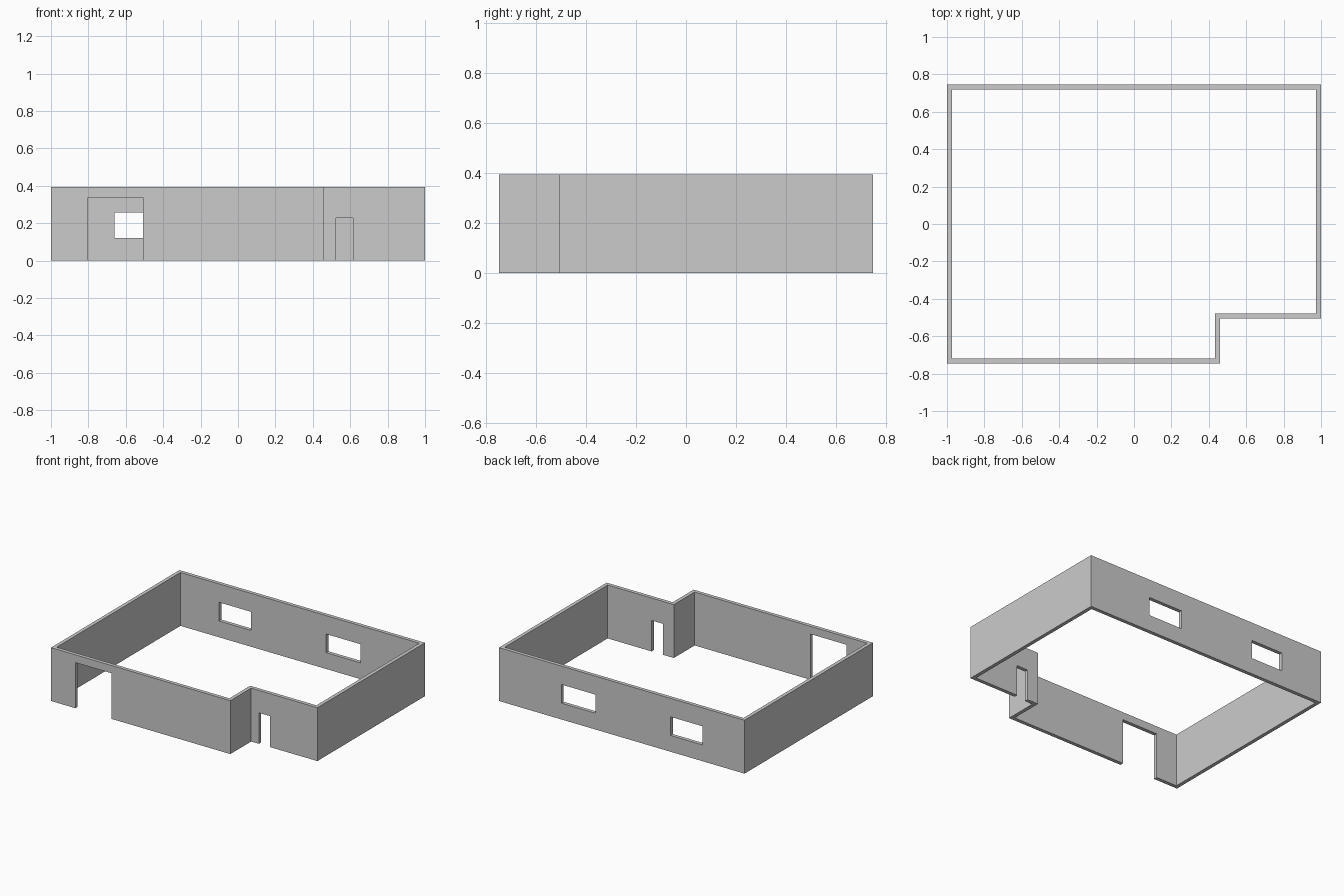
import bpy, bmesh

if "Cube" in bpy.data.objects:
    bpy.data.objects.remove(bpy.data.objects["Cube"])

H = 0.393          # wall height
T = 0.027          # wall thickness
X, Y = 1.0, 0.747  # half extents
NX, NY = 0.461, -0.505  # inner corner of the front right notch


def new_object(name, bm):
    bmesh.ops.recalc_face_normals(bm, faces=bm.faces[:])
    mesh = bpy.data.meshes.new(name)
    bm.to_mesh(mesh)
    bm.free()
    obj = bpy.data.objects.new(name, mesh)
    bpy.context.collection.objects.link(obj)
    return obj


def outline(inset):
    i = inset
    return [(-X + i, -Y + i), (NX - i, -Y + i), (NX - i, NY + i),
            (X - i, NY + i), (X - i, Y - i), (-X + i, Y - i)]


def add_box(bm, x0, x1, y0, y1, z0, z1):
    verts = bmesh.ops.create_cube(bm, size=1)["verts"]
    for v in verts:
        v.co.x = x1 if v.co.x > 0 else x0
        v.co.y = y1 if v.co.y > 0 else y0
        v.co.z = z1 if v.co.z > 0 else z0


# Wall ring: outer and inner outlines bridged, then raised
bm = bmesh.new()
outer = [bm.verts.new((x, y, 0)) for x, y in outline(0)]
inner = [bm.verts.new((x, y, 0)) for x, y in outline(T)]
for k in range(6):
    n = (k + 1) % 6
    bm.faces.new((outer[k], outer[n], inner[n], inner[k]))
ring = bmesh.ops.extrude_face_region(bm, geom=bm.faces[:], use_keep_orig=True)
top = [g for g in ring["geom"] if isinstance(g, bmesh.types.BMVert)]
bmesh.ops.translate(bm, vec=(0, 0, H), verts=top)
walls = new_object("house_walls", bm)

# Openings: wide front door, small door in the notch, two back windows
bm = bmesh.new()
M = 0.05
add_box(bm, -0.802, -0.508, -Y - M, -Y + T + M, -M, 0.336)
add_box(bm, 0.524, 0.615, NY - M, NY + T + M, -M, 0.228)
for x0, x1 in ((-0.659, -0.398), (0.214, 0.492)):
    add_box(bm, x0, x1, Y - T - M, Y + M, 0.12, 0.257)
cutter = new_object("opening_cutter", bm)
cutter.hide_render = True

# Cut the openings and drop the cutter
mod = walls.modifiers.new("openings", "BOOLEAN")
mod.operation = "DIFFERENCE"
mod.solver = "EXACT"
mod.object = cutter
bpy.context.view_layer.objects.active = walls
walls.select_set(True)
bpy.ops.object.modifier_apply(modifier=mod.name)
bpy.data.objects.remove(cutter)
